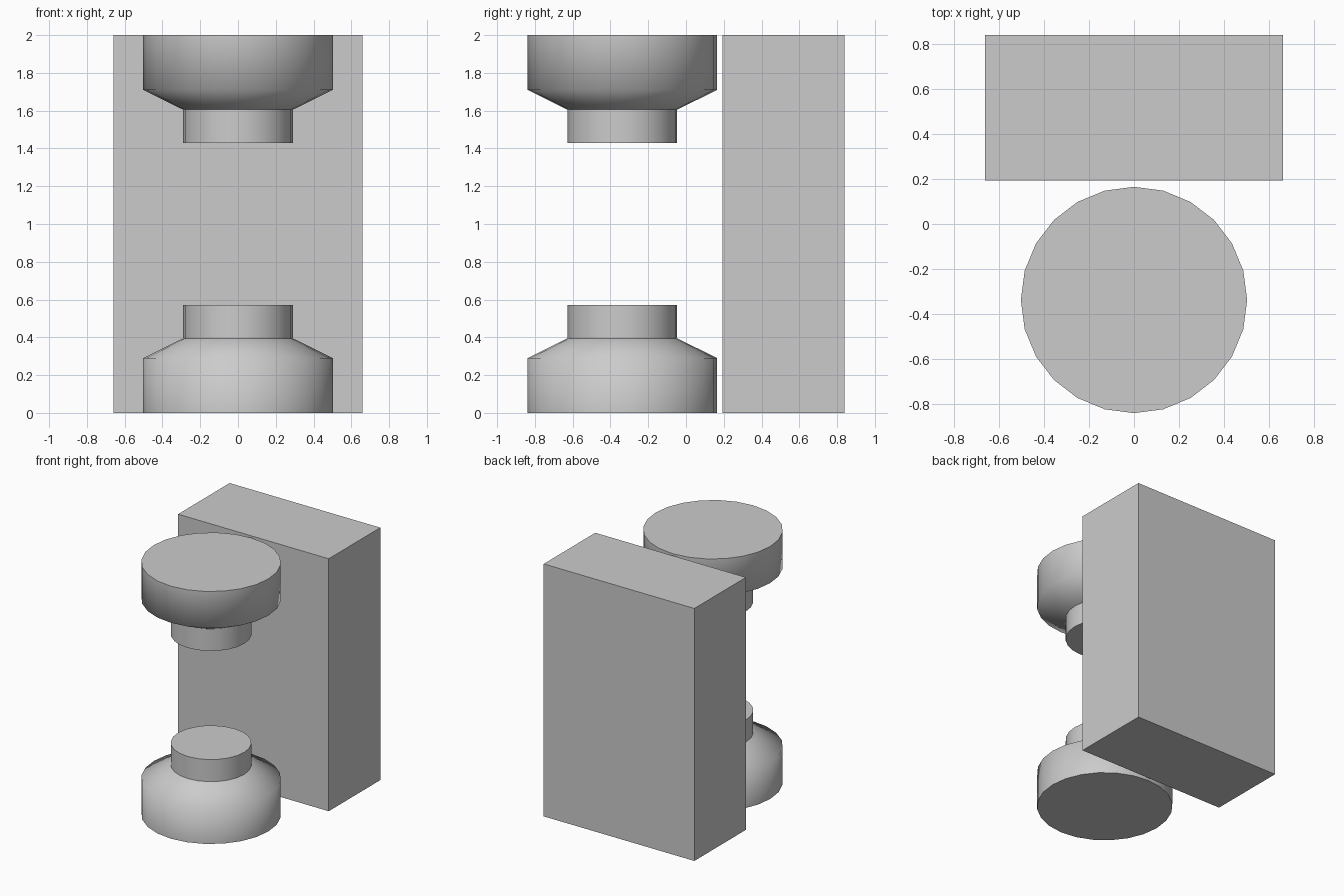
import bpy, bmesh
from math import cos, sin, tau

if "Cube" in bpy.data.objects:
    bpy.data.objects.remove(bpy.data.objects["Cube"])

SIDES = 24
CENTRE_Y = -0.337
# (radius, height) from the wide outer end to the narrow neck end
PROFILE = [(0.502, 0.0), (0.502, 0.29), (0.29, 0.395), (0.29, 0.57)]
SHARP_RINGS = (0, 2, 3)  # the shoulder ring (1) stays softly shaded


def add_object(name, bm):
    bmesh.ops.recalc_face_normals(bm, faces=bm.faces)
    mesh = bpy.data.meshes.new(name)
    bm.to_mesh(mesh)
    bm.free()
    obj = bpy.data.objects.new(name, mesh)
    bpy.context.collection.objects.link(obj)
    return obj


def block(name, x, y, z):
    bm = bmesh.new()
    bmesh.ops.create_cube(bm, size=1)
    for v in bm.verts:
        v.co = [lo + (c + 0.5) * (hi - lo) for c, (lo, hi) in zip(v.co, (x, y, z))]
    return add_object(name, bm)


def stepped_drum(name, flipped):
    bm = bmesh.new()
    rings = []
    for r, h in PROFILE:
        z = 2 - h if flipped else h
        rings.append([bm.verts.new((r * cos(tau * i / SIDES),
                                    CENTRE_Y + r * sin(tau * i / SIDES), z))
                      for i in range(SIDES)])
    for a, b in zip(rings, rings[1:]):
        for i in range(SIDES):
            j = (i + 1) % SIDES
            bm.faces.new((a[i], a[j], b[j], b[i])).smooth = True
    # End caps
    bm.faces.new(rings[0])
    bm.faces.new(rings[-1])
    # Crisp rims and neck crease
    for k in SHARP_RINGS:
        for i in range(SIDES):
            bm.edges.get((rings[k][i], rings[k][(i + 1) % SIDES])).smooth = False
    return add_object(name, bm)


# Upright rear body
block("rear_block", (-0.66, 0.66), (0.193, 0.838), (0, 2))

# Facing pair of necked drums in front
stepped_drum("lower_drum", False)
stepped_drum("upper_drum", True)
